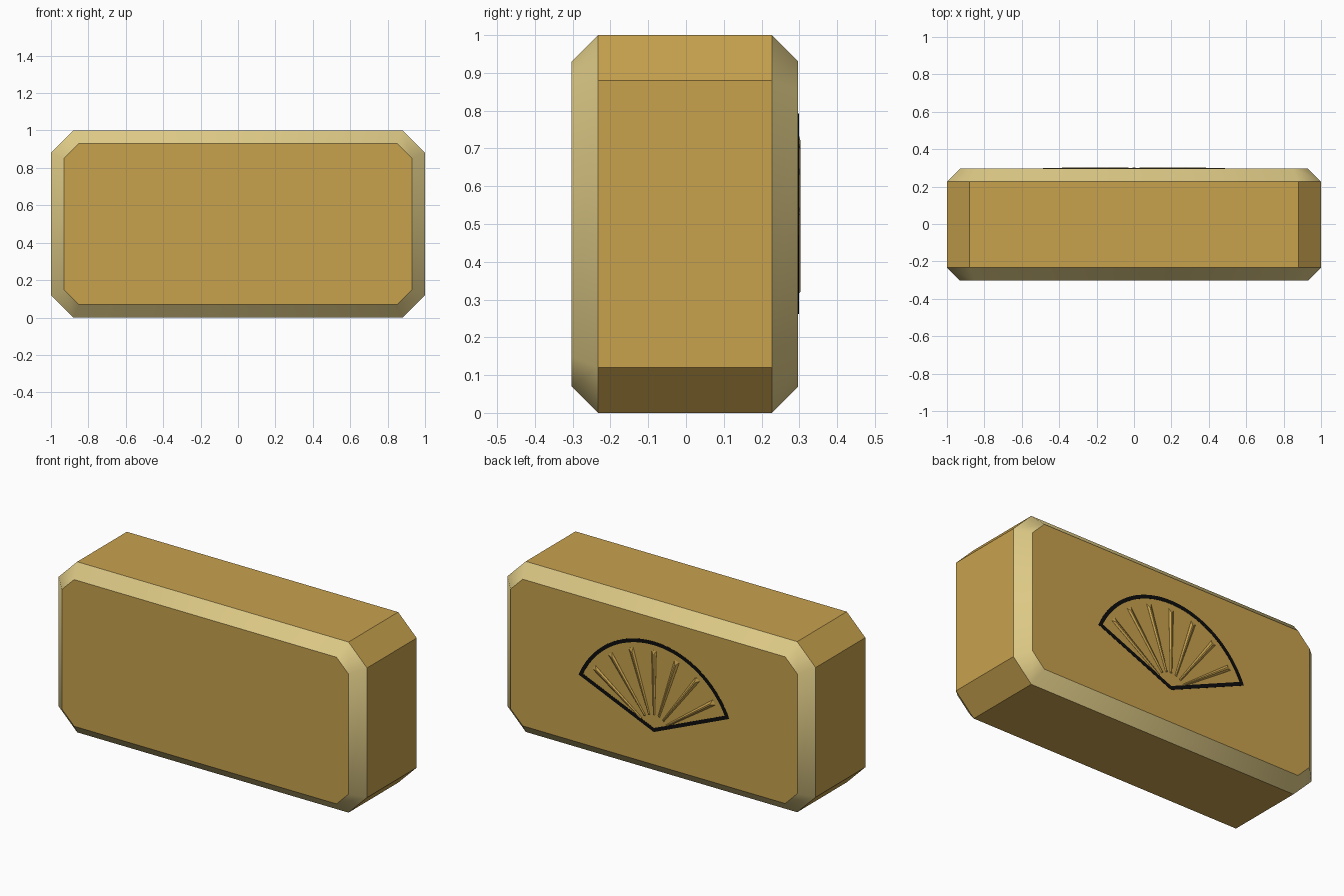
import bpy, bmesh, math

if "Cube" in bpy.data.objects:
    bpy.data.objects.remove(bpy.data.objects["Cube"])

def material(name, rgb):
    m = bpy.data.materials.new(name)
    m.diffuse_color = (*rgb, 1)
    m.use_nodes = True
    m.node_tree.nodes["Principled BSDF"].inputs["Base Color"].default_value = m.diffuse_color
    return m

GOLD = material("gold", (0.578, 0.361, 0.076))
PALE = material("pale gold", (0.730, 0.591, 0.238))
BLACK = material("black", (0.004, 0.004, 0.004))

def finish(bm, name, *mats):
    bmesh.ops.recalc_face_normals(bm, faces=bm.faces)
    me = bpy.data.meshes.new(name)
    bm.to_mesh(me)
    bm.free()
    ob = bpy.data.objects.new(name, me)
    bpy.context.collection.objects.link(ob)
    for m in mats:
        me.materials.append(m)
    return ob

def loft(bm, loops, cap=True):
    """Skin quads between successive point loops; returns the lists of quads per band."""
    rings = [[bm.verts.new(p) for p in l] for l in loops]
    n, bands = len(rings[0]), []
    for a, b in zip(rings, rings[1:]):
        bands.append([bm.faces.new((a[i], a[(i + 1) % n], b[(i + 1) % n], b[i])) for i in range(n)])
    if cap:
        bm.faces.new(rings[0])
        bm.faces.new(rings[-1])
    return bands

# Body: clipped-corner slab with pale chamfers front and back
YC, HALF, BEVEL, CUT = -0.003, 0.30, 0.07, 0.12
BACK = YC + HALF

def octagon(y, d):
    hx, hz, c = 1 - d, 0.5 - d, CUT - d * (2 - math.sqrt(2))
    pts = [(hx, hz - c), (hx - c, hz), (-hx + c, hz), (-hx, hz - c),
           (-hx, -hz + c), (-hx + c, -hz), (hx - c, -hz), (hx, -hz + c)]
    return [(x, y, z + 0.5) for x, z in pts]

bm = bmesh.new()
bands = loft(bm, [octagon(YC - HALF, BEVEL), octagon(YC - HALF + BEVEL, 0),
                  octagon(BACK - BEVEL, 0), octagon(BACK, BEVEL)])
for f in bands[0] + bands[2]:
    f.material_index = 1
    f.smooth = True
for e in bm.edges:
    e.smooth = all(f.smooth for f in e.link_faces)
finish(bm, "body", GOLD, PALE)

# Fan outline: thin black border on the back face
APEX, R, T, SPREAD, STEPS = 0.262, 0.53, 0.021, math.radians(67), 40

def sector(tip, r, spread, y):
    pts = [(0, y, tip)]
    for i in range(STEPS + 1):
        a = -spread + 2 * spread * i / STEPS
        pts.append((r * math.sin(a), y, APEX + r * math.cos(a)))
    return pts

inner = (APEX + T / math.sin(SPREAD), R - T, SPREAD - math.asin(T / (R - T)))
y0, y1 = BACK - 0.002, BACK + 0.0015
bm = bmesh.new()
loft(bm, [sector(APEX, R, SPREAD, y0), sector(APEX, R, SPREAD, y1),
          sector(*inner, y1), sector(*inner, y0)], cap=False)
finish(bm, "fan_outline", BLACK)

# Fan ribs: seven tapered ridges radiating from the apex
bm = bmesh.new()
for k in range(-3, 4):
    a = math.radians(18.2 * k)

    def at(r, s, y):
        return (r * math.sin(a) + s * math.cos(a), y, APEX + r * math.cos(a) - s * math.sin(a))

    def section(w0, w1, r0, r1, y):
        return [at(r0, -w0, y), at(r0, w0, y), at(r1, w1, y), at(r1, -w1, y)]

    loft(bm, [section(0.006, 0.016, 0.10, 0.478, BACK - 0.002),
              section(0.006, 0.016, 0.10, 0.478, BACK + 0.0005),
              section(0.002, 0.004, 0.105, 0.458, BACK + 0.006)])
finish(bm, "fan_ribs", GOLD)
